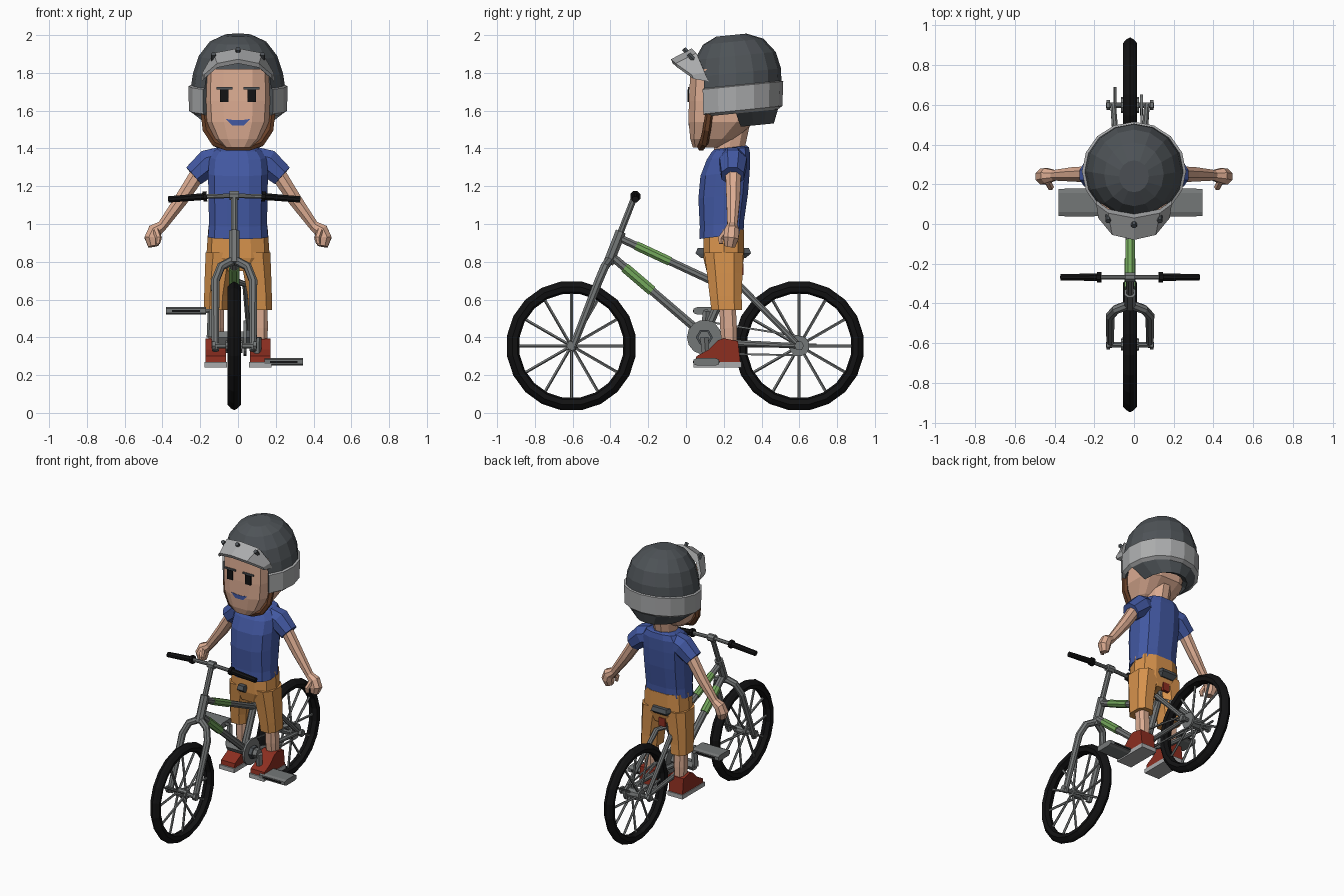
import bpy, bmesh, math
from mathutils import Vector

if "Cube" in bpy.data.objects:
    bpy.data.objects.remove(bpy.data.objects["Cube"])


def material(name, r, g, b):
    m = bpy.data.materials.new(name)
    lin = [((c / 255 + 0.055) / 1.055) ** 2.4 for c in (r, g, b)]
    m.diffuse_color = (*lin, 1)
    m.use_nodes = True
    m.node_tree.nodes["Principled BSDF"].inputs["Base Color"].default_value = m.diffuse_color
    return m


SKIN = material("skin", 220, 172, 146)
BLUE = material("blue", 66, 88, 162)
DARK = material("dark_grey", 78, 83, 87)
LIGHT = material("light_grey", 170, 171, 172)
ORANGE = material("orange", 214, 146, 76)
RED = material("dark_red", 140, 46, 32)
BROWN = material("brown", 104, 64, 40)
GREEN = material("green", 116, 168, 92)
BLACK = material("black", 18, 18, 19)
METAL = material("metal_grey", 116, 119, 119)


def build(name, rings, mat, cap=True, closed=False):
    """Skin a list of point rings into one mesh."""
    bm = bmesh.new()
    vs = [[bm.verts.new(p) for p in r] for r in rings]
    n = len(vs[0])
    pairs = list(zip(vs, vs[1:])) + ([(vs[-1], vs[0])] if closed else [])
    for a, b in pairs:
        for i in range(n):
            j = (i + 1) % n
            bm.faces.new((a[i], a[j], b[j], b[i]))
    if cap and not closed:
        bm.faces.new(vs[0])
        bm.faces.new(vs[-1])
    bmesh.ops.recalc_face_normals(bm, faces=bm.faces)
    me = bpy.data.meshes.new(name)
    bm.to_mesh(me)
    bm.free()
    me.materials.append(mat)
    ob = bpy.data.objects.new(name, me)
    bpy.context.collection.objects.link(ob)
    return ob


def loft(name, secs, mat, n=10, power=0.75, phase=0.5, tilt=0.0):
    """Stacked rounded sections: (z, cx, cy, rx, ry)."""
    def pw(v):
        return math.copysign(abs(v) ** power, v)
    rings = []
    for z, cx, cy, rx, ry in secs:
        ring = []
        for i in range(n):
            a = math.tau * (i + phase) / n
            y = -ry * pw(math.cos(a))
            ring.append((cx + rx * pw(math.sin(a)), cy + y, z + tilt * y))
        rings.append(ring)
    return build(name, rings, mat)


def sweep(name, pts, mat, n=8):
    """Tube along points (x, y, z, radius)."""
    P = [Vector(p[:3]) for p in pts]
    d = P[-1] - P[0]
    k = min(range(3), key=lambda i: abs(d[i]))
    ref = Vector([float(i == k) for i in range(3)])
    rings = []
    for i, p in enumerate(P):
        t = (P[min(i + 1, len(P) - 1)] - P[max(i - 1, 0)]).normalized()
        u = t.cross(ref).normalized()
        v = t.cross(u)
        rings.append([p + pts[i][3] * (u * math.cos(a) + v * math.sin(a))
                      for a in (math.tau * (j + 0.5) / n for j in range(n))])
    return build(name, rings, mat)


def tube(name, a, b, r, mat, n=8):
    return sweep(name, [(*a, r), (*b, r)], mat, n)


def box(name, x, y, z, mat):
    return build(name, [[(x[0], y[0], h), (x[1], y[0], h), (x[1], y[1], h), (x[0], y[1], h)] for h in z], mat)


def prism_x(name, prof, x0, x1, mat):
    return build(name, [[(x, y, z) for y, z in prof] for x in (x0, x1)], mat)


# ---------------- bicycle ----------------
CX, WZ = -0.02, 0.355
TYRE = [(0.345, 0), (0.335, .018), (0.315, .036), (0.288, .03), (0.278, 0), (0.288, -.03), (0.315, -.036), (0.335, -.018)]
for label, wy, hub in (("front", -0.607, 0.03), ("rear", 0.599, 0.04)):
    rings = []
    for i in range(20):
        a = math.tau * (i + .5) / 20
        rings.append([(CX + x, wy + r * math.cos(a), WZ + r * math.sin(a)) for r, x in TYRE])
    build(label + "_tyre", rings, BLACK, closed=True)
    for i in range(12):
        a = math.tau * i / 12
        c, s = math.cos(a), math.sin(a)
        tube(label + "_spoke", (CX + (.03 if i % 2 else -.03), wy + .02 * c, WZ + .02 * s),
             (CX, wy + .285 * c, WZ + .285 * s), .0085, METAL, 5)
    tube(label + "_hub", (CX - .045, wy, WZ), (CX + .045, wy, WZ), hub, METAL, 10)
    tube(label + "_axle", (CX - .12, wy, WZ), (CX + .12, wy, WZ), .015, METAL)
    for s in (-1, 1):
        tube(label + "_axle_nut", (CX + s * .1, wy, WZ), (CX + s * .118, wy, WZ), .026, METAL, 6)
tube("rear_sprocket", (.03, .599, WZ), (.045, .599, WZ), .055, METAL, 12)

# steering: fork, head tube, stem, bar and grips
for s in (-1, 1):
    sweep("fork_leg", [(CX + s * .1, -.607, .33, .02), (CX + s * .1, -.462, .70, .024),
                       (CX + s * .07, -.43, .775, .024), (CX, -.405, .81, .024)], METAL)
    tube("handlebar", (CX, -.268, 1.15), (CX + s * .16, -.268, 1.145), .013, METAL)
    sweep("grip", [(CX + s * .15, -.268, 1.146, .02), (CX + s * .35, -.268, 1.13, .018)], BLACK)
    tube("grip_flange", (CX + s * .145, -.268, 1.147), (CX + s * .165, -.268, 1.145), .029, BLACK)
tube("steering_stem", (CX, -.40, .82), (CX, -.27, 1.15), .018, METAL)
tube("head_tube", (CX, -.412, .79), (CX, -.345, .96), .03, METAL)
tube("bar_clamp", (CX - .025, -.268, 1.15), (CX + .025, -.268, 1.15), .026, METAL)

# frame tubes with green sleeves
tube("top_tube", (CX, -.36, .93), (CX, .22, .66), .022, METAL)
tube("top_tube_sleeve", (CX, -.265, .886), (CX, -.085, .802), .026, GREEN)
tube("down_tube", (CX, -.40, .835), (CX, .095, .41), .024, METAL)
tube("down_tube_sleeve", (CX, -.325, .77), (CX, -.18, .646), .029, GREEN)
tube("seat_tube", (CX, .095, .40), (CX, .235, .73), .024, METAL)
tube("seat_post", (CX, .235, .73), (CX, .275, .83), .016, METAL)
for s in (-1, 1):
    sweep("seat_stay", [(CX, .22, .70, .018), (CX + s * .06, .28, .68, .018),
                        (CX + s * .085, .599, WZ, .015)], METAL)
    sweep("chain_stay", [(CX, .10, .39, .018), (CX + s * .06, .25, .37, .018),
                         (CX + s * .085, .599, WZ, .015)], METAL)
tube("side_rod", (-.095, .5, .36), (-.095, .69, .36), .008, METAL, 6)
box("rear_reflector", (CX - .025, CX + .025), (.285, .305), (.73, .79), RED)

# saddle
half = [(.025, .05), (.03, .17), (.08, .27), (.06, .345)]
outline = half + [(-x, y) for x, y in reversed(half)]
build("saddle", [[(CX + k * x, .2 + k * (y - .2), z) for x, y in outline]
                 for z, k in ((.82, .8), (.845, 1), (.872, .92))], DARK)

# drivetrain
tube("bottom_bracket", (-.14, .097, .40), (.10, .097, .40), .035, METAL, 6)
tube("chainring", (.03, .097, .40), (.045, .097, .40), .092, METAL, 14)
tube("chainring_hub", (.045, .097, .40), (.07, .097, .40), .045, DARK, 6)
for s in (-1, 1):
    tube("chain_run", (.038, .097, .40 + s * .085), (.038, .599, WZ + s * .05), .007, METAL, 4)
for side, x, z, p0, p1 in (("left", -.14, .54, -.38, -.17), ("right", .10, .27, .14, .345)):
    sweep(side + "_crank", [(x, .097, .40, .026), (x, .107, z, .02)], METAL, 6)
    tube(side + "_pedal_axle", (x, .107, z), ((p0 + p1) / 2, .107, z), .012, METAL, 6)
    prism_x(side + "_pedal", [(.04, z - .012), (.06, z - .02), (.155, z - .02), (.175, z - .012),
                              (.175, z + .012), (.155, z + .02), (.06, z + .02), (.04, z + .012)], p0, p1, METAL)
    for y in (.037, .173):
        box(side + "_pedal_slot", (p0 + .03, p1 - .03), (y, y + .005), (z - .005, z + .005), BLACK)

# ---------------- rider ----------------
for s in (-1, 1):
    # legs and shoes
    loft("shorts_leg", [(.545, s * .118, .215, .066, .086), (.62, s * .115, .21, .068, .09),
                        (.74, s * .102, .205, .078, .1), (.85, s * .088, .2, .088, .11)], ORANGE, 8)
    loft("calf", [(.34, s * .118, .23, .036, .042), (.45, s * .116, .225, .045, .047),
                  (.57, s * .115, .22, .043, .046)], SKIN, 8)
    prism_x("shoe", [(.05, .268), (.055, .30), (.12, .335), (.17, .385), (.20, .395), (.275, .38),
                     (.288, .268)], s * .118 - .055, s * .118 + .055, RED)
    box("shoe_sole", (s * .118 - .06, s * .118 + .06), (.04, .295), (.24, .27), LIGHT)
    # arms
    sweep("sleeve", [(s * .09, .245, 1.345, .068), (s * .155, .25, 1.325, .078),
                     (s * .235, .247, 1.255, .064)], BLUE)
    sweep("arm", [(s * .2, .25, 1.285, .045), (s * .30, .25, 1.13, .039),
                  (s * .405, .245, .985, .028)], SKIN)
    sweep("hand", [(s * .398, .245, .992, .028), (s * .44, .243, .965, .041),
                   (s * .455, .238, .925, .044), (s * .448, .232, .882, .03)], SKIN)
    sweep("thumb", [(s * .435, .215, .965, .018), (s * .42, .185, .925, .017),
                    (s * .425, .185, .895, .012)], SKIN, 6)
loft("shorts_hips", [(.75, 0, .2, .1, .095), (.82, 0, .2, .168, .112), (.97, 0, .2, .158, .112)], ORANGE, 10)
loft("shirt", [(.935, 0, .188, .163, .12), (1.0, 0, .19, .158, .12), (1.15, 0, .197, .16, .135),
               (1.27, 0, .207, .163, .134), (1.355, 0, .225, .155, .118), (1.395, 0, .235, .125, .1),
               (1.405, 0, .235, .085, .088)], BLUE, 12, tilt=.12)
loft("neck", [(1.34, 0, .22, .075, .085), (1.40, 0, .23, .075, .085), (1.56, 0, .25, .085, .1)], SKIN, 10, 1)
loft("head", [(1.405, 0, .105, .075, .07), (1.45, 0, .14, .125, .12), (1.54, 0, .19, .172, .18),
              (1.65, 0, .2, .18, .189), (1.82, 0, .21, .178, .19)], SKIN, 12, .62)

# painted face
for s in (-1, 1):
    box("eye", (s * .072 - .022, s * .072 + .022), (.008, .017), (1.645, 1.712), BLACK)
    box("eyebrow", (s * .072 - .043, s * .072 + .043), (.01, .019), (1.713, 1.724), DARK)
mouth = [(-.065, 1.556), (-.02, 1.55), (.02, 1.55), (.065, 1.556), (.03, 1.522), (-.03, 1.522)]
build("mouth", [[(x, y, z) for x, z in mouth] for y in (.012, .021)], BLUE)

# helmet shell: open at the face, light band round sides and back
helmet = loft("helmet", [(2.0, 0, .24, .075, .08), (1.965, 0, .25, .15, .16), (1.89, 0, .26, .208, .215),
                         (1.80, 0, .265, .238, .238), (1.735, 0, .265, .248, .24), (1.73, 0, .265, .262, .25),
                         (1.60, 0, .265, .26, .245), (1.585, 0, .265, .238, .222), (1.515, 0, .29, .15, .175)],
              DARK, 16, 1, 0, tilt=.1)
helmet.data.materials.append(LIGHT)
bm = bmesh.new()
bm.from_mesh(helmet.data)
drop = []
for f in bm.faces:
    c = f.calc_center_median()
    ang = math.degrees(abs(math.atan2(c.x, .265 - c.y)))
    h = c.z - .1 * (c.y - .265)
    if (h < 1.79 and ang < 45) or len(f.verts) > 4 and h < 1.6 or h < 1.57 and ang < 100:
        drop.append(f)
    elif 1.59 < h < 1.734:
        f.material_index = 1
bmesh.ops.delete(bm, geom=drop, context='FACES')
bm.to_mesh(helmet.data)
bm.free()
thick = helmet.modifiers.new("thickness", 'SOLIDIFY')
thick.thickness = .035
thick.offset = -1
thick.material_offset_rim = -1

# visor with three studs, chin strap
back = [(-.19, .10, 1.80), (-.13, .055, 1.905), (0, .03, 1.93), (.13, .055, 1.905), (.19, .10, 1.80)]
front = [(-.18, .03, 1.79), (-.11, -.055, 1.85), (0, -.08, 1.872), (.11, -.055, 1.85), (.18, .03, 1.79)]
build("visor", [[b, f, (f[0], f[1] + .01, f[2] - .022), (b[0], b[1] + .02, b[2] - .045)]
                for b, f in zip(back, front)], LIGHT)
for x, y, z in ((-.13, .025, 1.885), (0, 0, 1.913), (.13, .025, 1.885)):
    tube("visor_stud", (x, y + .02, z - .02), (x, y - .012, z + .015), .014, DARK, 6)
strap = [(.182, .125, 1.60, .02), (.168, .11, 1.50, .022), (.12, .095, 1.43, .024), (.06, .08, 1.408, .022)]
sweep("chin_strap", strap + [(-x, y, z, r) for x, y, z, r in reversed(strap)], BROWN, 6)
